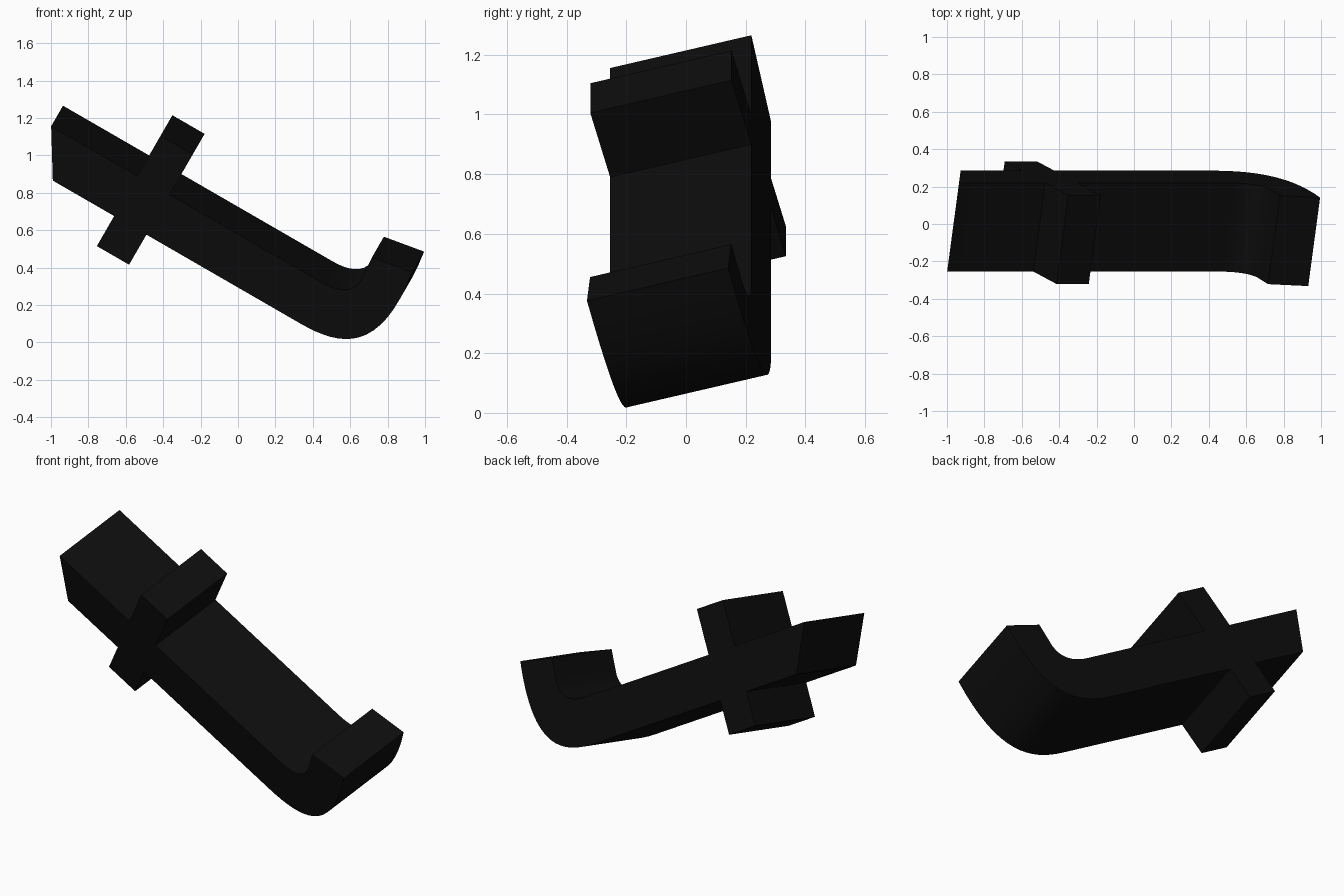
import bpy
import bmesh
from math import radians
from mathutils import Euler, Vector

if "Cube" in bpy.data.objects:
    bpy.data.objects.remove(bpy.data.objects["Cube"], do_unlink=True)

BLACK = (0.004, 0.004, 0.004, 1)
mat = bpy.data.materials.new("matte black")
mat.use_nodes = True
mat.diffuse_color = BLACK
mat.node_tree.nodes["Principled BSDF"].inputs["Base Color"].default_value = BLACK

DEPTH = 0.49
THICK = 0.256
ORIGIN = Vector((0.127, -0.188, 0.22))
TILT = Euler((radians(15), radians(30), 0))


def bezier(p0, p1, p2, p3, steps=10):
    """Sample a cubic curve between two profile points."""
    pts = [Vector(p) for p in (p0, p1, p2, p3)]
    out = []
    for i in range(steps + 1):
        t = i / steps
        s = 1 - t
        out.append(s**3 * pts[0] + 3 * s * s * t * pts[1]
                   + 3 * s * t * t * pts[2] + t**3 * pts[3])
    return out


def prism(name, outline):
    """Extrude a side profile (length, height) across the full depth."""
    bm = bmesh.new()
    face = bm.faces.new([bm.verts.new((p[0], 0, p[1])) for p in outline])
    new = bmesh.ops.extrude_face_region(bm, geom=[face])["geom"]
    bmesh.ops.translate(bm, vec=(0, DEPTH, 0),
                        verts=[v for v in new if isinstance(v, bmesh.types.BMVert)])
    bmesh.ops.recalc_face_normals(bm, faces=bm.faces[:])
    mesh = bpy.data.meshes.new(name)
    bm.to_mesh(mesh)
    bm.free()
    mesh.materials.append(mat)
    obj = bpy.data.objects.new(name, mesh)
    obj.location = ORIGIN
    obj.rotation_euler = TILT
    bpy.context.collection.objects.link(obj)
    return obj


# Long bar with a slanted end, sweeping up into a hook
outer = bezier((0.24, 0), (0.49, 0), (0.69, 0.08), (0.619, 0.556), 16)
inner = bezier((0.404, 0.375), (0.40, 0.29), (0.33, THICK), (0.22, THICK), 10)
bar = prism("hooked_bar", [(-1.29, 0), *outer, (0.393, 0.516), *inner, (-1.443, THICK)])

# Cross arms above and below the bar
for name, low, high in (("upper_cross_arm", THICK, 0.513),
                        ("lower_cross_arm", -0.192, 0)):
    prism(name, [(-0.911, low), (-0.712, low), (-0.712, high), (-0.911, high)])

# Smooth the bend, keep the edges crisp
bpy.ops.object.select_all(action="DESELECT")
bar.select_set(True)
bpy.context.view_layer.objects.active = bar
bpy.ops.object.shade_smooth_by_angle(angle=radians(30))
